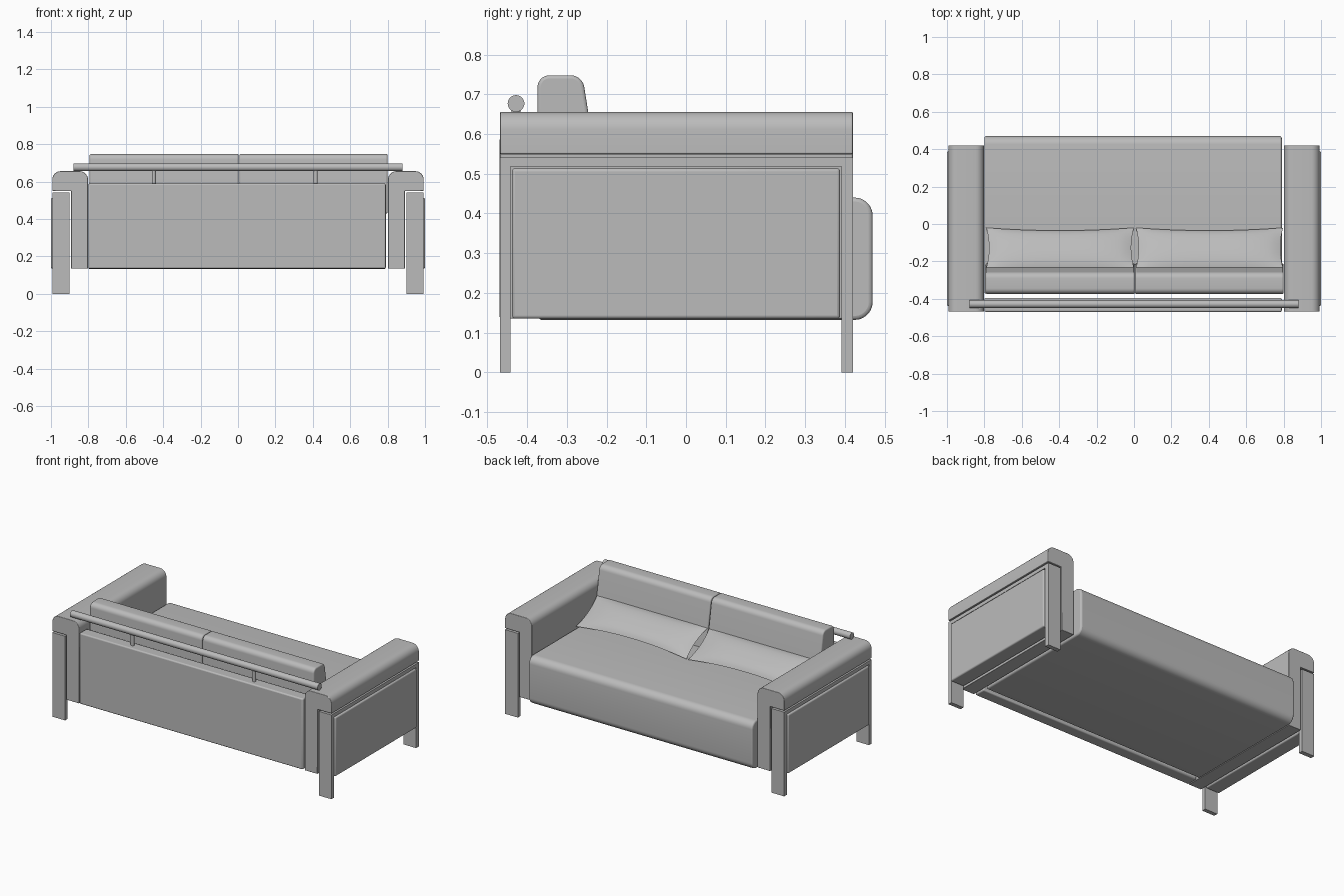
import bpy, bmesh, math
from mathutils import Vector, Matrix

if "Cube" in bpy.data.objects:
    bpy.data.objects.remove(bpy.data.objects["Cube"], do_unlink=True)

# Upholstery and frame share one grey
grey = bpy.data.materials.new("plain grey")
grey.use_nodes = True
grey.diffuse_color = (0.5, 0.5, 0.5, 1)
grey.node_tree.nodes["Principled BSDF"].inputs["Base Color"].default_value = (0.5, 0.5, 0.5, 1)


def finish(name, bm, rim=0.0):
    bmesh.ops.recalc_face_normals(bm, faces=bm.faces)
    mesh = bpy.data.meshes.new(name)
    bm.to_mesh(mesh)
    bm.free()
    mesh.materials.append(grey)
    obj = bpy.data.objects.new(name, mesh)
    bpy.context.collection.objects.link(obj)
    if rim:
        mod = obj.modifiers.new("rim", "BEVEL")
        mod.width, mod.segments, mod.limit_method = rim, 3, "ANGLE"
        mod.angle_limit = math.radians(40)
    bpy.ops.object.select_all(action="DESELECT")
    obj.select_set(True)
    bpy.context.view_layer.objects.active = obj
    bpy.ops.object.shade_smooth_by_angle(angle=math.radians(35))
    return obj


def rounded(corners, steps=7):
    """Round each (a, b, radius) corner of a closed profile."""
    out = []
    for i, (a, b, r) in enumerate(corners):
        p = Vector((a, b))
        if not r:
            out.append(p)
            continue
        u = (Vector(corners[i - 1][:2]) - p).normalized()
        v = (Vector(corners[(i + 1) % len(corners)][:2]) - p).normalized()
        half = u.angle(v) / 2
        centre = p + (u + v).normalized() * r / math.sin(half)
        start = p + u * r / math.tan(half) - centre
        end = p + v * r / math.tan(half) - centre
        sweep = start.angle_signed(end)
        for k in range(steps + 1):
            out.append(centre + Matrix.Rotation(-sweep * k / steps, 2) @ start)
    return out


def prism(name, corners, axis, lo, hi, rim=0.0):
    """Extrude a profile: (y, z) along x, or (x, z) along y."""
    bm = bmesh.new()
    place = (lambda p, t: (t, p.x, p.y)) if axis == "x" else (lambda p, t: (p.x, t, p.y))
    pts = rounded(corners)
    face = bm.faces.new([bm.verts.new(place(p, lo)) for p in pts])
    ext = bmesh.ops.extrude_face_region(bm, geom=[face])
    move = (hi - lo, 0, 0) if axis == "x" else (0, hi - lo, 0)
    bmesh.ops.translate(bm, vec=move, verts=[g for g in ext["geom"] if isinstance(g, bmesh.types.BMVert)])
    return finish(name, bm, rim)


def box(name, x, y, z, rim=0.0):
    return prism(name, [(x[0], z[0], 0), (x[1], z[0], 0), (x[1], z[1], 0), (x[0], z[1], 0)],
                 "y", y[0], y[1], rim)


def rod(name, start, end, radius):
    start, end = Vector(start), Vector(end)
    bm = bmesh.new()
    turn = (end - start).to_track_quat("Z", "Y").to_matrix().to_4x4()
    bmesh.ops.create_cone(bm, cap_ends=True, segments=32, radius1=radius, radius2=radius,
                          depth=(end - start).length,
                          matrix=Matrix.Translation((start + end) / 2) @ turn)
    return finish(name, bm)


def pillow(name, x0, x1):
    """Thin cushion with pinched edges, leaning on the backrest."""
    bm = bmesh.new()
    back, front = Vector((0, -0.235, 0.565)), Vector((0, -0.02, 0.445))
    normal = Vector((0, 0.12, 0.215)).normalized()
    n, m = 24, 12
    for side in (1, -1):
        grid = []
        for i in range(n + 1):
            u = 2 * i / n - 1
            row = []
            for j in range(m + 1):
                v = 2 * j / m - 1
                puff = ((1 - u ** 4) * (1 - v * v)) ** 0.7
                t = (v + 1) / 2 - 0.07 * max(v, 0) * (1 - u * u)
                p = back.lerp(front, t) + normal * side * 0.03 * puff
                p.x = x0 + (x1 - x0) * i / n - 0.015 * u * (1 - v * v)
                p.z += 0.012 * (1 - u * u) * max(v, 0)
                row.append(bm.verts.new(p))
            grid.append(row)
        for i in range(n):
            for j in range(m):
                bm.faces.new((grid[i][j], grid[i + 1][j], grid[i + 1][j + 1], grid[i][j + 1]))
    bmesh.ops.remove_doubles(bm, verts=bm.verts, dist=0.0005)
    return finish(name, bm)


# Arms: padded hook section, outer leg frame and inset side panel
for side, s in (("left", 1), ("right", -1)):
    hook = [(0.802, 0.135, 0), (0.892, 0.135, 0), (0.892, 0.55, 0), (0.993, 0.55, 0),
            (0.993, 0.656, 0.045), (0.802, 0.656, 0.045)]
    prism(side + "_arm", [(s * a, b, r) for a, b, r in hook], "y", -0.468, 0.42, 0.003)
    outer = sorted((s * 0.902, s * 0.992))
    box(side + "_front_leg", outer, (-0.468, -0.442), (0, 0.541))
    box(side + "_back_leg", outer, (0.392, 0.42), (0, 0.541))
    box(side + "_frame_rail", outer, (-0.442, 0.392), (0.518, 0.541))
    box(side + "_side_panel", sorted((s * 0.904, s * 1.0)), (-0.438, 0.388), (0.135, 0.514), 0.008)

# Seat block with round front and the upright back panel
prism("seat", [(-0.372, 0.132, 0.01), (0.47, 0.132, 0.045), (0.47, 0.44, 0.045), (-0.372, 0.44, 0.01)],
      "x", -0.8, 0.79, 0.012)
box("back_panel", (-0.8, 0.79), (-0.47, -0.395), (0.135, 0.59), 0.008)

# Two wedge back cushions and two loose pillows
for side, x0, x1 in (("right", -0.793, 0.003), ("left", 0.007, 0.8)):
    prism(side + "_back_cushion", [(-0.374, 0.43, 0), (-0.21, 0.43, 0), (-0.261, 0.748, 0.035),
                                   (-0.374, 0.748, 0.03)], "x", x0, x1, 0.008)
    pillow(side + "_pillow", x0 + 0.003, x1 - 0.003)

# Rail behind the backrest on two short posts
rod("back_rail", (-0.88, -0.428, 0.677), (0.88, -0.428, 0.677), 0.021)
for side, x in (("right", -0.45), ("left", 0.415)):
    rod(side + "_rail_post", (x, -0.428, 0.58), (x, -0.428, 0.67), 0.011)
